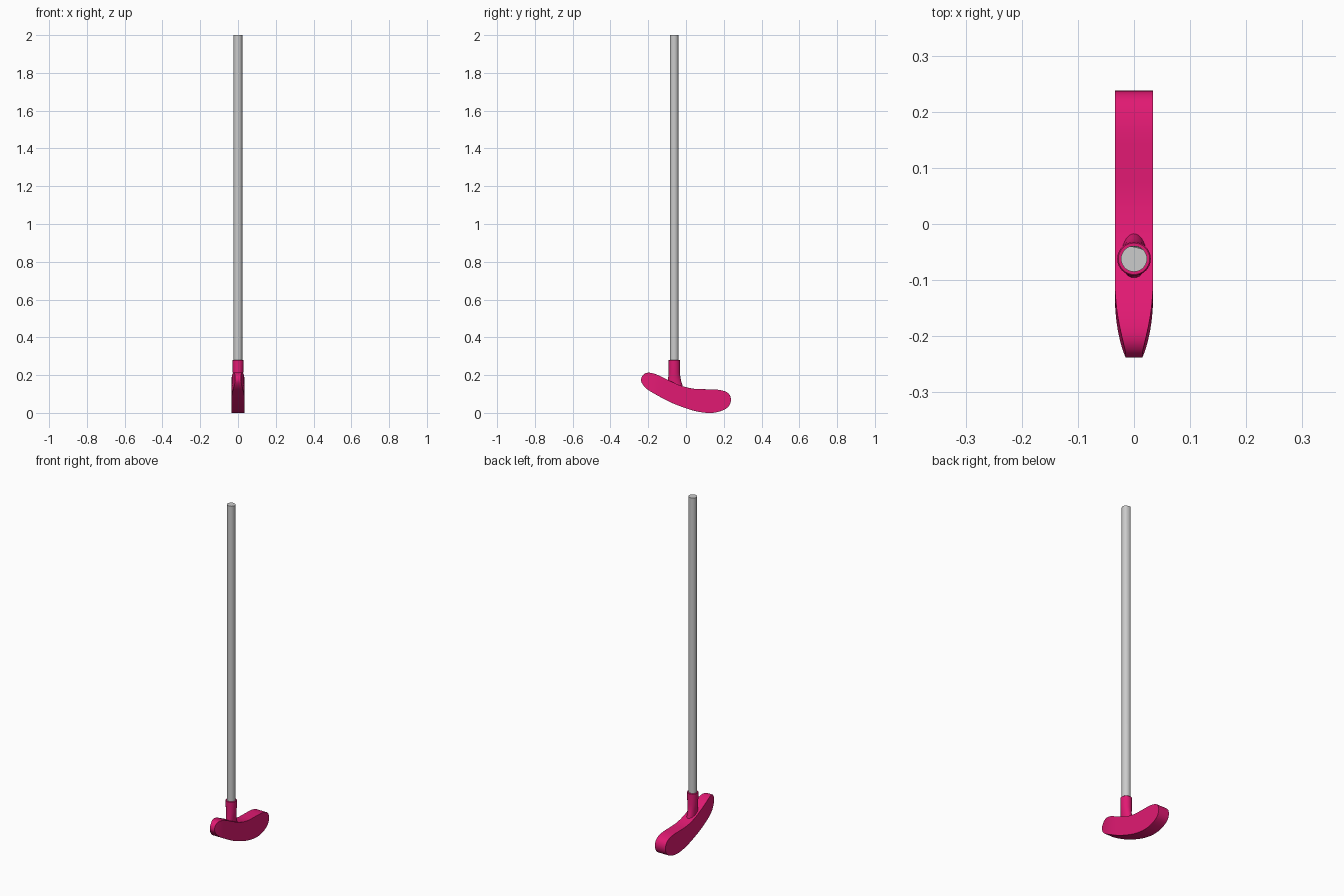
import bpy, bmesh, math
from mathutils import Vector

if "Cube" in bpy.data.objects:
    bpy.data.objects.remove(bpy.data.objects["Cube"])

pink = bpy.data.materials.new("pink")
pink.diffuse_color = (0.75, 0.01, 0.17, 1)
pink.use_nodes = True
pink.node_tree.nodes["Principled BSDF"].inputs["Base Color"].default_value = pink.diffuse_color
AXIS_Y = -0.062


def finish(name, bm, mat=None, bevel=0, angle=40):
    bmesh.ops.recalc_face_normals(bm, faces=bm.faces)
    me = bpy.data.meshes.new(name)
    bm.to_mesh(me)
    bm.free()
    ob = bpy.data.objects.new(name, me)
    bpy.context.collection.objects.link(ob)
    if mat:
        me.materials.append(mat)
    if bevel:
        mod = ob.modifiers.new("soft_edges", 'BEVEL')
        mod.width, mod.segments = bevel, 3
        mod.limit_method, mod.angle_limit = 'ANGLE', math.radians(50)
    bpy.ops.object.select_all(action='DESELECT')
    ob.select_set(True)
    bpy.context.view_layer.objects.active = ob
    bpy.ops.object.shade_smooth_by_angle(angle=math.radians(angle))
    return ob


def spline(points, before, after, n=4):
    """Catmull-Rom samples through the points."""
    p = [Vector(q) for q in [before, *points, after]]
    out = []
    for i in range(1, len(p) - 2):
        a, b, c, d = p[i - 1:i + 3]
        for k in range(n):
            t = k / n
            out.append(0.5 * (2*b + (c-a)*t + (2*a-5*b+4*c-d)*t*t + (3*b-a-3*c+d)*t**3))
    return out + [p[-2]]


def loft(rings):
    bm = bmesh.new()
    loops = [[bm.verts.new(co) for co in r] for r in rings]
    n = len(loops[0])
    for a, b in zip(loops, loops[1:]):
        for i in range(n):
            j = (i + 1) % n
            bm.faces.new((a[i], a[j], b[j], b[i]))
    bm.faces.new(loops[0])
    bm.faces.new(loops[-1])
    return bm


# Head: curved profile, thinned towards the front tip
upper = [(-.238, .175), (-.228, .2), (-.2, .213), (-.155, .203), (-.09, .172), (-.03, .145),
         (.04, .128), (.11, .125), (.175, .122), (.222, .106), (.238, .07)]
lower = [(-.238, .175), (-.23, .152), (-.205, .125), (-.165, .1), (-.09, .06), (-.03, .035),
         (.04, .012), (.11, .0), (.17, .005), (.222, .03), (.238, .07)]
top = spline(upper, lower[1], lower[-2])
bot = spline(lower, upper[1], upper[-2])


def half_width(y, z):
    t = min(1, max(0, (-0.11 - y + 0.25 * (z - 0.165)) / 0.128))
    return 0.034 - 0.019 * t ** 2


bm = bmesh.new()
sides = []
for s in (1, -1):
    up = [bm.verts.new((s * half_width(y, z), y, z)) for y, z in top]
    lo = [up[0]] + [bm.verts.new((s * half_width(y, z), y, z)) for y, z in bot[1:-1]] + [up[-1]]
    for i in range(len(up) - 1):
        bm.faces.new(list(dict.fromkeys((up[i], up[i + 1], lo[i + 1], lo[i]))))
    sides.append((up, lo))
for a, b in zip(*sides):
    for i in range(len(a) - 1):
        bm.faces.new((a[i], a[i + 1], b[i + 1], b[i]))
finish("putter_head", bm, pink, bevel=0.005)

# Neck: oval foot blending into a round collar (z, x radius, y radius, y offset)
rings = [(.1, .024, .046, .006), (.145, .023, .041, .003), (.165, .023, .036, .001),
         (.19, .025, .032, 0), (.215, .028, .03, 0), (.278, .03, .03, 0),
         (.28, .028, .028, 0)]
finish("neck", loft([[(rx * math.cos(a), AXIS_Y + dy + ry * math.sin(a), z)
                      for a in (math.tau * i / 32 for i in range(32))]
                     for z, rx, ry, dy in rings]), pink)

# Shaft: round tube with a slight flat on the back of the grip
flat = Vector((0.24, 0.97, 0)).normalized()


def shaft_ring(z, limit):
    ring = []
    for i in range(32):
        v = Vector((math.cos(math.tau * i / 32), math.sin(math.tau * i / 32), 0)) * 0.0232
        v -= flat * max(0, v.dot(flat) - limit)
        ring.append(v + Vector((0, AXIS_Y, z)))
    return ring


finish("shaft", loft([shaft_ring(.26, 1), shaft_ring(1.4, .0232), shaft_ring(2, .0205)]), angle=30)
